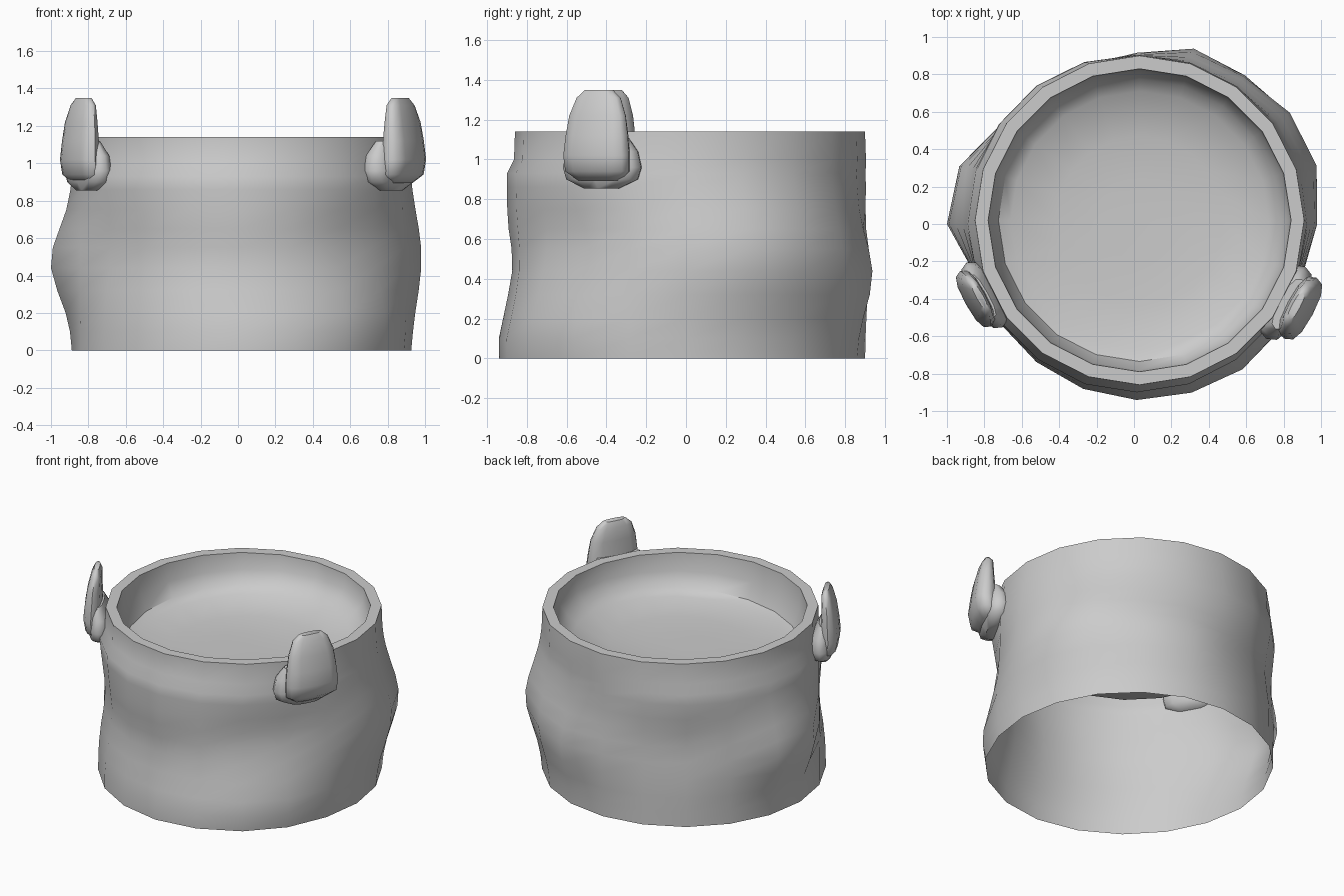
import bpy, bmesh, math
from mathutils import Vector

if "Cube" in bpy.data.objects:
    bpy.data.objects.remove(bpy.data.objects["Cube"])

SIDES = 20


def loft(name, rings, cap_bottom=False, cap_top=False, angle=40):
    bm = bmesh.new()
    rows = [[bm.verts.new(p) for p in ring] for ring in rings]
    n = len(rows[0])
    for a, b in zip(rows, rows[1:]):
        for i in range(n):
            j = (i + 1) % n
            bm.faces.new((a[i], a[j], b[j], b[i]))
    if cap_bottom:
        bm.faces.new(rows[0][::-1])
    if cap_top:
        bm.faces.new(rows[-1])
    mesh = bpy.data.meshes.new(name)
    bm.to_mesh(mesh)
    bm.free()
    obj = bpy.data.objects.new(name, mesh)
    bpy.context.collection.objects.link(obj)
    bpy.ops.object.select_all(action='DESELECT')
    obj.select_set(True)
    bpy.context.view_layer.objects.active = obj
    bpy.ops.object.shade_smooth_by_angle(angle=math.radians(angle))
    return obj


# Bulges and dents of the cloth: angle, height, angular width, height width, amount
BUMPS = [
    (27, 0.52, 26, 0.30, 0.125),
    (68, 0.42, 17, 0.24, 0.085),
    (172, 0.47, 16, 0.25, 0.15),
    (285, 0.05, 45, 0.17, 0.05),
    (262, 0.48, 35, 0.15, -0.03),
    (316, 0.62, 20, 0.17, -0.045),
    (318, 0.18, 18, 0.18, 0.045),
    (352, 0.42, 14, 0.36, 0.035),
    (130, 0.55, 22, 0.16, -0.03),
    (125, 0.88, 30, 0.10, 0.015),
    (222, 0.58, 18, 0.25, -0.04),
]


def body_radius(deg, z):
    r = 0.90
    for a, h, wa, wz, amp in BUMPS:
        d = (deg - a + 180) % 360 - 180
        r += amp * math.exp(-(d / wa) ** 2 - ((z - h) / wz) ** 2)
    return r


# Rim circle; tilt lowers it toward the front left
def circle(r, z, tilt=0.0):
    ring = []
    for i in range(SIDES):
        a = math.tau * i / SIDES
        ring.append((0.03 + r * math.cos(a), 0.02 + r * math.sin(a),
                     z - tilt * math.cos(a - math.radians(232))))
    return ring


# Sack wall, open underneath, running up and over the rim
rings = []
for z in (0, 0.1, 0.2, 0.32, 0.44, 0.55, 0.65, 0.75, 0.86, 0.93):
    ring = []
    for i in range(SIDES):
        deg = 360 * i / SIDES
        r, a = body_radius(deg, z), math.radians(deg)
        ring.append((0.015 + r * math.cos(a), r * math.sin(a), z))
    rings.append(ring)
rings += [circle(0.885, 1.0), circle(0.88, 1.14), circle(0.81, 1.14)]
loft("sack_body", rings)

# Dished filling inside the rim
inner = [circle(0.81, 1.14), circle(0.80, 1.02, 0.02), circle(0.755, 0.935, 0.05),
         circle(0.69, 0.895, 0.03), circle(0.45, 0.86, 0.01),
         circle(0.22, 0.85), circle(0.03, 0.85)]
loft("sack_filling", inner, cap_top=True)


# Upright tabs on the rim: height, half length, half thickness, outward shift
TAB = [(0.895, 0.12, 0.04, -0.02), (0.94, 0.18, 0.07, 0.0), (1.02, 0.185, 0.075, 0.01),
       (1.12, 0.175, 0.068, 0.005), (1.22, 0.16, 0.055, 0.0),
       (1.31, 0.125, 0.042, -0.012), (1.35, 0.08, 0.022, -0.015)]
# Pinched lump joining each tab to the wall
LUMP = [(0.855, 0.10, 0.04, 0.01), (0.90, 0.20, 0.085, 0.0),
        (0.96, 0.22, 0.09, 0.0), (1.04, 0.20, 0.08, 0.0), (1.12, 0.15, 0.05, 0.02)]


def tab_part(name, levels, centre, out_deg, thick=1.0, length=1.0):
    a = math.radians(out_deg)
    out = Vector((math.cos(a), math.sin(a), 0))
    side = Vector((-math.sin(a), math.cos(a), 0))
    rings = []
    for z, hl, ht, shift in levels:
        ring = []
        for k in range(12):
            c, s = math.cos(math.tau * k / 12), math.sin(math.tau * k / 12)
            u = math.copysign(abs(c) ** 0.75, c) * ht * thick + shift
            v = math.copysign(abs(s) ** 0.75, s) * hl * length
            ring.append(Vector((centre[0], centre[1], z)) + out * u + side * v)
        rings.append(ring)
    loft(name, rings, True, True, 50)


tab_part("right_tab", TAB, (0.88, -0.445), -28)
tab_part("right_tab_base", LUMP, (0.81, -0.42), -28)
tab_part("left_tab", TAB, (-0.838, -0.395), 209, 0.8, 0.92)
tab_part("left_tab_base", LUMP, (-0.80, -0.38), 209, 0.8, 0.9)
